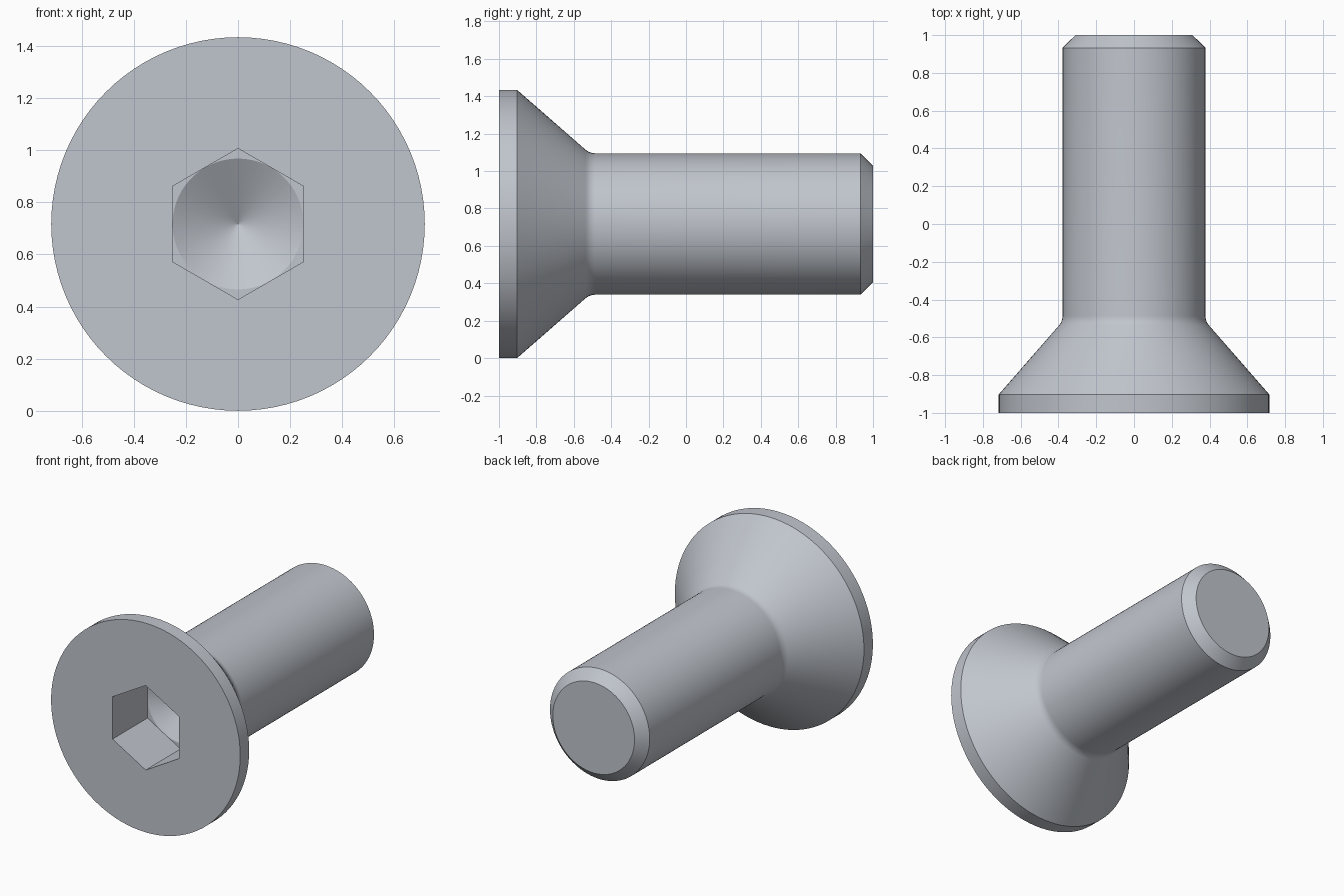
import bpy, bmesh
from math import pi, sin, cos, radians

cube = bpy.data.objects.get("Cube")
if cube:
    bpy.data.objects.remove(cube, do_unlink=True)

SEG = 96
HEAD_R, SHAFT_R, TIP_R = 0.717, 0.378, 0.31
FLAT_R = 0.251            # socket centre to flat
SOCKET_Y, CONE_Y = -0.622, -0.477

steel = bpy.data.materials.new("steel grey")
steel.use_nodes = True
colour = (0.53, 0.56, 0.61, 1)
steel.diffuse_color = colour
steel.node_tree.nodes["Principled BSDF"].inputs["Base Color"].default_value = colour


def ring(bm, y, radius, hexagon=False):
    """One loop of points around the screw axis, round or six-sided."""
    verts = []
    for i in range(SEG):
        a = 2 * pi * i / SEG
        r = radius
        if hexagon:
            r /= cos((a + pi / 6) % (pi / 3) - pi / 6)
        verts.append(bm.verts.new((r * cos(a), y, HEAD_R + r * sin(a))))
    return verts


# Fillet where the head cone runs into the shaft
slope = radians(41.3)
fillet_r = 0.08
fillet = []
for k in range(6):
    a = slope * (1 - k / 5)
    fillet.append((-0.485 - fillet_r * sin(a), SHAFT_R + fillet_r * (1 - cos(a)), False))

# Socket tip, out over the head, along the shaft, to the tip
profile = [
    (CONE_Y, 0, False),
    (SOCKET_Y, FLAT_R, False),
    (SOCKET_Y, FLAT_R, True),
    (-1, FLAT_R, True),
    (-1, HEAD_R, False),
    (-0.903, HEAD_R, False),
    *fillet,
    (0.933, SHAFT_R, False),
    (1, TIP_R, False),
]

bm = bmesh.new()
rings = [ring(bm, *p) for p in profile]
for a, b in zip(rings, rings[1:]):
    for i in range(SEG):
        j = (i + 1) % SEG
        bm.faces.new((a[i], a[j], b[j], b[i]))
bm.faces.new(rings[-1])
bmesh.ops.remove_doubles(bm, verts=bm.verts, dist=1e-5)
bmesh.ops.recalc_face_normals(bm, faces=bm.faces)

mesh = bpy.data.meshes.new("countersunk_screw")
bm.to_mesh(mesh)
bm.free()
mesh.materials.append(steel)
screw = bpy.data.objects.new("countersunk_screw", mesh)
bpy.context.collection.objects.link(screw)

bpy.ops.object.select_all(action="DESELECT")
screw.select_set(True)
bpy.context.view_layer.objects.active = screw
bpy.ops.object.shade_smooth_by_angle(angle=radians(25))

# The drilled cone keeps its fine facets up to the point
for f in mesh.polygons:
    if len(f.vertices) == 3 and f.center.y > SOCKET_Y + 0.01:
        f.use_smooth = False
